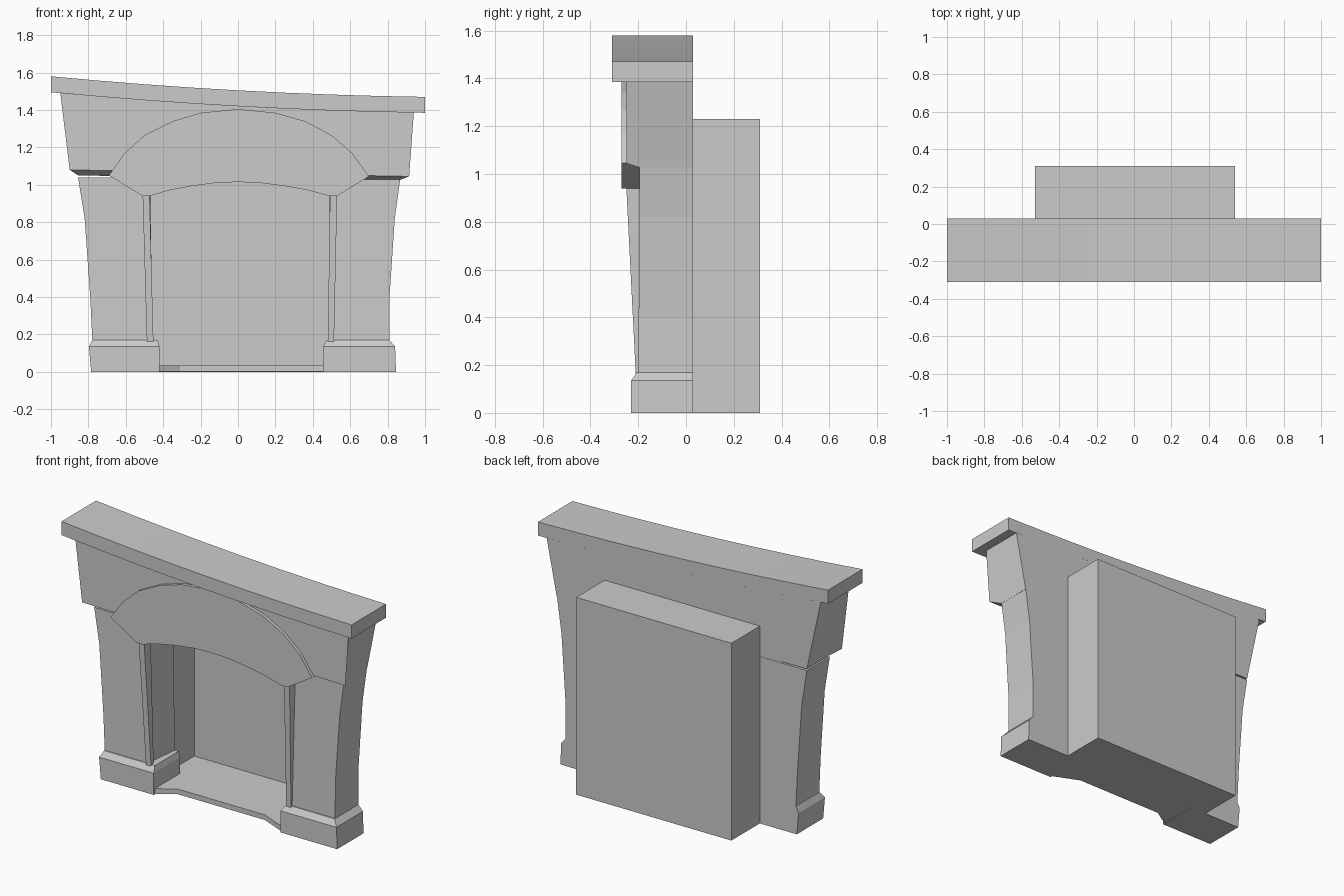
import bpy, bmesh, math

BACK = 0.03


def loft(name, rings):
    """Skin a stack of equal-length closed rings and cap both ends."""
    bm = bmesh.new()
    rows = [[bm.verts.new(p) for p in ring] for ring in rings]
    n = len(rows[0])
    for a, b in zip(rows, rows[1:]):
        for i in range(n):
            j = (i + 1) % n
            bm.faces.new((a[i], a[j], b[j], b[i]))
    bm.faces.new(rows[0][::-1])
    bm.faces.new(rows[-1])
    bmesh.ops.recalc_face_normals(bm, faces=bm.faces)
    mesh = bpy.data.meshes.new(name)
    bm.to_mesh(mesh)
    bm.free()
    obj = bpy.data.objects.new(name, mesh)
    bpy.context.collection.objects.link(obj)
    return obj


def shelf_top(x):
    return 1.505 - 0.055 * x + 0.02 * x * x


def lerp(a, b, t):
    return a + (b - a) * t


# Sagging mantel shelf
shelf = []
for i in range(9):
    x = -1 + i / 4
    z = shelf_top(x)
    shelf.append([(x, -0.31, z), (x, BACK, z), (x, BACK, z - 0.085), (x, -0.31, z - 0.085)])
loft("mantel_shelf", shelf)

# Upper body with flared sides and a sloping underside
body = []
for i in range(9):
    t = i / 8
    xt, xb, xi = lerp(-0.95, 0.94, t), lerp(-0.90, 0.915, t), lerp(-0.855, 0.868, t)
    zt, zb, zi = shelf_top(xt) - 0.085, lerp(1.08, 1.045, t), lerp(1.05, 1.027, t)
    body.append([(xt, BACK, zt), (xt, -0.25, zt), (xb, -0.25, zb),
                 (xi, -0.195, zi), (xi, BACK, zi)])
loft("upper_body", body)

# Raised arch panel over the opening
upper = [(-0.69, 1.05), (-0.61, 1.165), (-0.5, 1.265), (-0.35, 1.34), (-0.2, 1.385), (0, 1.405),
         (0.2, 1.385), (0.36, 1.34), (0.5, 1.265), (0.61, 1.17), (0.70, 1.045)]
lower = [(0.53, 0.94), (0.49, 0.94), (0.37, 0.972), (0.25, 0.993), (0.12, 1.01), (0, 1.015),
         (-0.12, 1.01), (-0.25, 0.993), (-0.37, 0.97), (-0.47, 0.94), (-0.51, 0.94)]
loft("arch_panel", [[(x, y, z) for x, z in upper + lower] for y in (-0.27, 0.028)])

# Pillars with plinths: z, front y, outer x, inner x at front, inner x at back
left = [(0, -0.23, -0.785, -0.42, -0.42), (0.135, -0.23, -0.797, -0.42, -0.42),
        (0.17, -0.205, -0.78, -0.43, -0.43), (0.171, -0.2, -0.779, -0.48, -0.455),
        (0.4, -0.198, -0.79, -0.49, -0.46), (0.82, -0.195, -0.82, -0.505, -0.467),
        (1.04, -0.195, -0.855, -0.51, -0.47)]
right = [(0, -0.23, 0.845, 0.455, 0.455), (0.135, -0.23, 0.84, 0.455, 0.455),
         (0.17, -0.205, 0.81, 0.475, 0.475), (0.171, -0.2, 0.81, 0.51, 0.485),
         (0.4, -0.198, 0.81, 0.515, 0.487), (0.82, -0.195, 0.838, 0.523, 0.49),
         (1.035, -0.195, 0.868, 0.53, 0.49)]
for side, sections in (("left", left), ("right", right)):
    loft(side + "_pillar", [[(xo, y, z), (xf, y, z), (xb, BACK, z), (xo, BACK, z)]
                            for z, y, xo, xf, xb in sections])

# Tapering trim strips beside the opening: z, front y, x pair
trims = {"left": [(0.155, -0.21, -0.487, -0.452), (0.95, -0.25, -0.51, -0.473)],
         "right": [(0.155, -0.21, 0.48, 0.513), (0.95, -0.25, 0.492, 0.53)]}
for side, sections in trims.items():
    loft(side + "_trim", [[(a, y, z), (b, y, z), (b, -0.185, z), (a, -0.185, z)]
                          for z, y, a, b in sections])

# Hearth slab with a recessed front edge
plan = [(-0.43, -0.225), (-0.31, -0.15), (0.29, -0.15), (0.465, -0.225), (0.465, BACK), (-0.43, BACK)]
loft("hearth", [[(x, y, z) for x, y in plan] for z in (0.003, 0.035)])


# Hollow firebox, open at the front
def rect(x0, x1, z0, z1, y):
    return [(x0, y, z0), (x1, y, z0), (x1, y, z1), (x0, y, z1)]


loft("firebox", [rect(-0.53, 0.54, 0, 1.23, 0.31), rect(-0.53, 0.54, 0, 1.23, BACK),
                 rect(-0.487, 0.497, 0.035, 1.19, BACK), rect(-0.487, 0.497, 0.035, 1.19, 0.265)])
